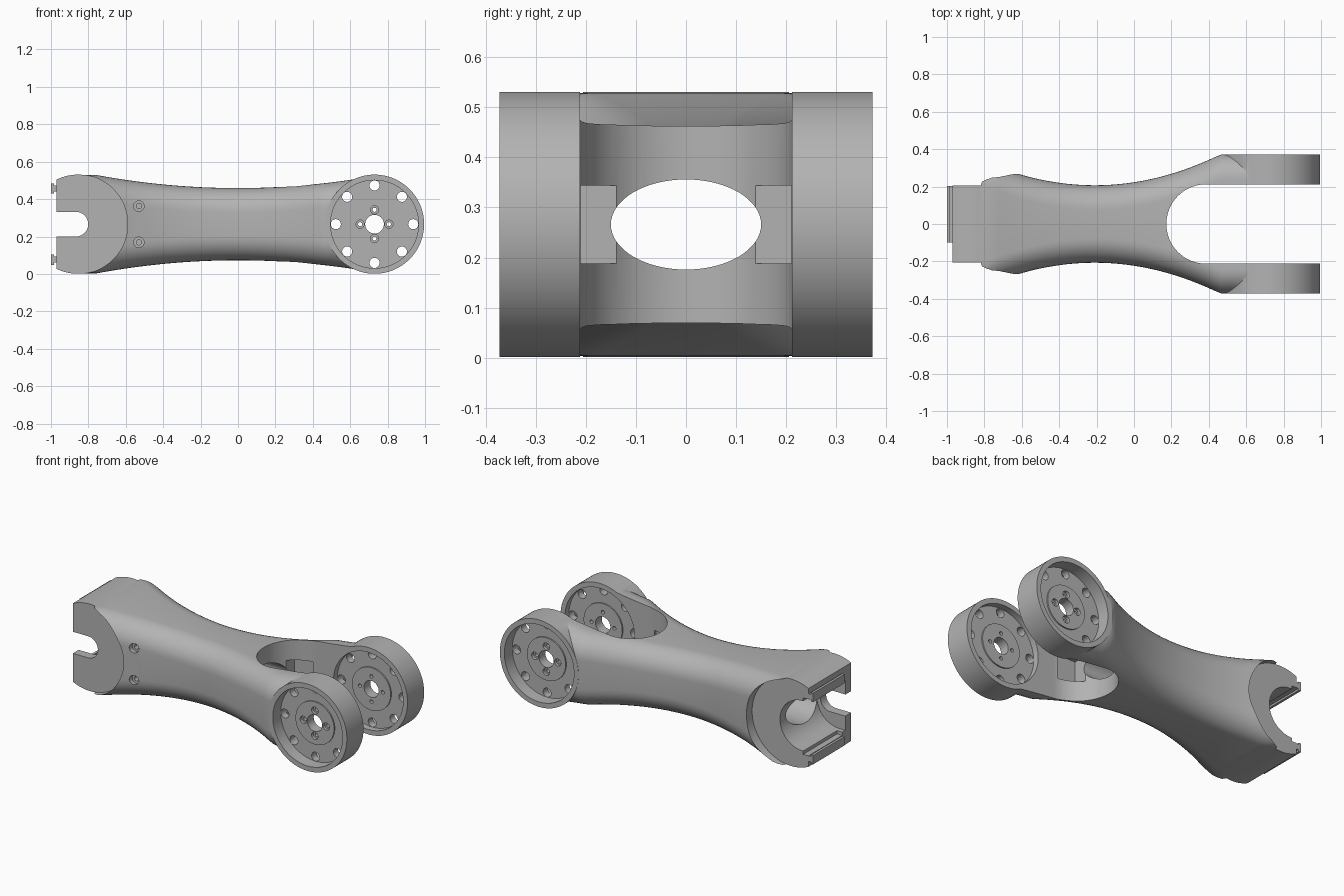
import bpy, bmesh
from math import sin, cos, pi

if "Cube" in bpy.data.objects:
    bpy.data.objects.remove(bpy.data.objects["Cube"])

MID = 0.266          # height of the long axis
R = 0.265            # end disc radius
HUB_X, END_X = 0.73, -0.855
ARM_IN, ARM_OUT = 0.212, 0.372

metal = bpy.data.materials.new("grey_metal")
metal.use_nodes = True
grey = (0.45, 0.45, 0.45, 1)
metal.diffuse_color = grey
metal.node_tree.nodes["Principled BSDF"].inputs["Base Color"].default_value = grey

AXES = {"x": lambda a, b, t: (t, a, b),
        "y": lambda a, b, t: (a, t, b),
        "z": lambda a, b, t: (a, b, t)}


def circle(a, b, r, n=64, rb=None):
    return [(a + r * cos(2 * pi * i / n), b + (rb or r) * sin(2 * pi * i / n)) for i in range(n)]


def rect(a0, a1, b0, b1):
    return [(a0, b0), (a1, b0), (a1, b1), (a0, b1)]


def skin(bm, rings):
    """Closed solid through a row of equal rings."""
    rows = [[bm.verts.new(p) for p in ring] for ring in rings]
    n = len(rows[0])
    faces = [bm.faces.new(rows[0]), bm.faces.new(rows[-1][::-1])]
    for r0, r1 in zip(rows, rows[1:]):
        for i in range(n):
            j = (i + 1) % n
            faces.append(bm.faces.new((r0[j], r0[i], r1[i], r1[j])))
    bmesh.ops.recalc_face_normals(bm, faces=faces)


def finish(name, bm):
    mesh = bpy.data.meshes.new(name)
    bm.to_mesh(mesh)
    bm.free()
    mesh.materials.append(metal)
    obj = bpy.data.objects.new(name, mesh)
    bpy.context.scene.collection.objects.link(obj)
    return obj


def prisms(name, *specs):
    """One object from several (profile, axis, low, high) extrusions."""
    bm = bmesh.new()
    for pts, axis, lo, hi in specs:
        skin(bm, [[AXES[axis](a, b, t) for a, b in pts] for t in (lo, hi)])
    return finish(name, bm)


def combine(target, tool, operation):
    mod = target.modifiers.new("boolean", "BOOLEAN")
    mod.operation, mod.object, mod.solver = operation, tool, "EXACT"
    graph = bpy.context.evaluated_depsgraph_get()
    result = bpy.data.meshes.new_from_object(target.evaluated_get(graph))
    target.modifiers.clear()
    target.data = result
    bpy.data.objects.remove(tool)


def cut(*specs):
    combine(link, prisms("cutter", *specs), "DIFFERENCE")


def add(*specs):
    combine(link, prisms("addition", *specs), "UNION")


def both_sides(pts, lo, hi):
    return [(pts, "y", lo, hi), (pts, "y", -hi, -lo)]


# Waisted body: rounded rectangle sections along x
def section(x, fillet=0.13, steps=10):
    w = min(ARM_OUT - 0.001, 0.207 + 0.365 * (x + 0.21) ** 2)
    h = min(R - 0.002, 0.193 + 0.122 * x * x)
    ring = []
    for k, (sy, sz) in enumerate(((1, 1), (-1, 1), (-1, -1), (1, -1))):
        for i in range(steps + 1):
            t = pi / 2 * (k + i / steps)
            ring.append((x, sy * (w - fillet) + fillet * cos(t),
                         MID + sz * (h - fillet) + fillet * sin(t)))
    return ring


bm = bmesh.new()
STEPS = 48
skin(bm, [section(END_X + (HUB_X - END_X) * i / STEPS) for i in range(STEPS + 1)])
link = finish("arm_link", bm)

# Flat round cheeks at the mounting end
cut(*both_sides(circle(END_X, MID, R + 0.0005, 96), 0.205, 0.7))
add((circle(END_X, MID, R, 96), "y", -0.206, 0.206))
cut((rect(-1.3, -0.97, -0.5, 0.5), "z", -0.3, 0.9))

# Fork end discs and the gap between them
add(*both_sides(circle(HUB_X, MID, R, 96), 0.1, ARM_OUT))
gap = [(0.385 - ARM_IN * sin(pi * i / 40), -ARM_IN * cos(pi * i / 40)) for i in range(41)]
cut((gap + [(1.3, ARM_IN), (1.3, -ARM_IN)], "z", -0.3, 0.9))

# Lengthwise oval bore with a relief where it meets the fork
cut((circle(0, MID, 0.15, 64, 0.09), "x", -1.2, 0.6))
cut((rect(-0.225, 0.225, MID - 0.078, MID + 0.078), "x", 0.225, 0.36))


# Pocket open to the back, with a smaller slot through the front cheek
def end_slot(x, r):
    arc = [(x + r * sin(pi * i / 32), MID - r * cos(pi * i / 32)) for i in range(33)]
    return arc + [(-1.3, MID + r), (-1.3, MID - r)]


cut((end_slot(-0.93, 0.152), "y", -0.15, 0.5))
cut((end_slot(-0.867, 0.066), "y", -0.5, -0.1))
cut((rect(-1.2, -0.935, MID - 0.172, MID + 0.172), "y", -0.12, 0.5))

# Sliding rails on the end face
for side in (-1, 1):
    z = MID + side * 0.19
    add((rect(-0.99, -0.96, z - 0.016, z + 0.016), "y", -0.1, 0.204))
    add((rect(-1.0, -0.985, z - 0.027, z + 0.027), "y", -0.1, 0.204))

# Recesses on both faces of each disc, leaving a web with a raised hub
cut(*both_sides(circle(HUB_X, MID, 0.235, 96), 0.295, 0.6))
cut(*both_sides(circle(HUB_X, MID, 0.235, 96), 0.15, 0.25))
add(*both_sides(circle(HUB_X, MID, 0.13), 0.242, 0.303))


# Bolt circles and window holes through the webs
def ring_of(count, radius, r, n):
    return [circle(HUB_X + radius * cos(2 * pi * i / count),
                   MID + radius * sin(2 * pi * i / count), r, n) for i in range(count)]


holes = [circle(HUB_X, MID, 0.05, 48)] + ring_of(8, 0.207, 0.027, 24) + ring_of(4, 0.077, 0.011, 16)
cut(*[(pts, "y", -0.6, 0.6) for pts in holes])
cut(*[spec for pts in ring_of(4, 0.077, 0.022, 24) for spec in both_sides(pts, 0.285, 0.6)])

# Two counterbored screw holes in the front flank
screws = [circle(-0.53, MID + s * 0.097, r, 24) for s in (-1, 1) for r in (0.028, 0.014)]
cut(*[(pts, "y", -0.6, -0.222) for pts in screws[::2]])
cut(*[(pts, "y", -0.6, -0.17) for pts in screws[1::2]])

# Smooth shading with crisp edges
bpy.ops.object.select_all(action="DESELECT")
link.select_set(True)
bpy.context.view_layer.objects.active = link
bpy.ops.object.shade_smooth_by_angle(angle=pi / 7)
